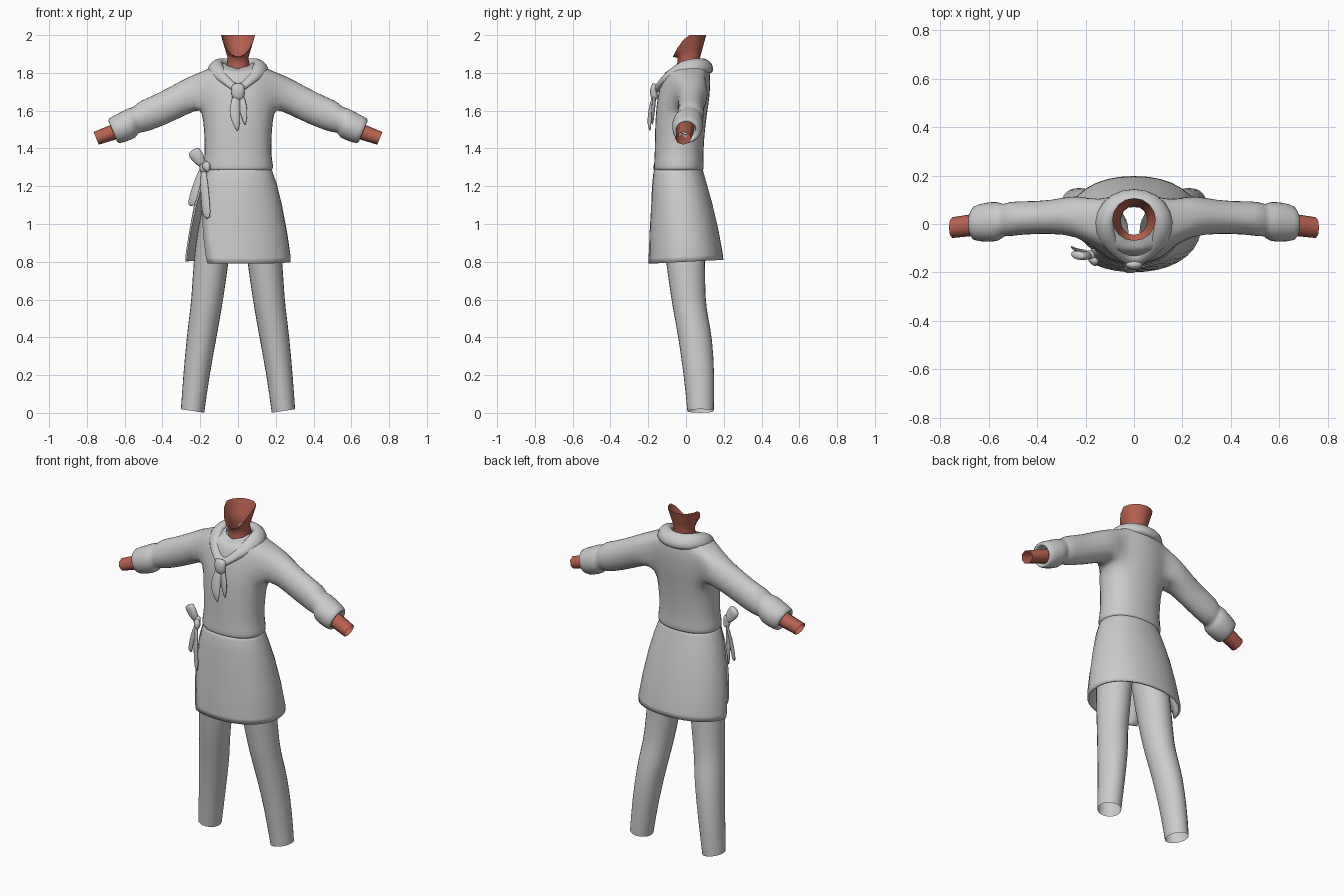
import bpy, bmesh, math
from mathutils import Vector as V

if "Cube" in bpy.data.objects:
    bpy.data.objects.remove(bpy.data.objects["Cube"])


def material(name, col):
    m = bpy.data.materials.new(name)
    m.diffuse_color = (*col, 1)
    m.use_nodes = True
    m.node_tree.nodes["Principled BSDF"].inputs["Base Color"].default_value = m.diffuse_color
    return m


CLOTH = material("grey cloth", (0.6, 0.6, 0.6))
SKIN = material("red brown skin", (0.47, 0.12, 0.08))


def spow(a, e):
    return math.copysign(abs(a) ** e, a)


def ring(c, u, v, n, e=1.0, a0=0.0, a1=math.tau, full=True):
    """Superellipse points around c spanned by u and v."""
    out = []
    for k in range(n if full else n + 1):
        a = a0 + (a1 - a0) * k / n
        out.append(V(c) + V(u) * spow(math.cos(a), e) + V(v) * spow(math.sin(a), e))
    return out


def flat(z, x0, x1, y0, y1, n, **kw):
    """Horizontal ring from its extents."""
    return ring(((x0 + x1) / 2, (y0 + y1) / 2, z), ((x1 - x0) / 2, 0, 0), (0, (y1 - y0) / 2, 0), n, **kw)


def skin_rings(bm, rings, around=True, loop=False, caps=False):
    """Join neighbouring rings with quads; returns vertex rows."""
    rows = [[bm.verts.new(p) for p in r] for r in rings]
    n = len(rows[0])
    for i in range(len(rows) - (0 if loop else 1)):
        a, b = rows[i], rows[(i + 1) % len(rows)]
        for k in range(n if around else n - 1):
            j = (k + 1) % n
            bm.faces.new((a[k], a[j], b[j], b[k]))
    if caps:
        bm.faces.new(rows[0])
        bm.faces.new(rows[-1])
    return rows


def finish(name, bm, mat, subsurf=0, thick=0):
    bmesh.ops.recalc_face_normals(bm, faces=bm.faces)
    me = bpy.data.meshes.new(name)
    bm.to_mesh(me)
    bm.free()
    me.materials.append(mat)
    me.shade_smooth()
    ob = bpy.data.objects.new(name, me)
    bpy.context.collection.objects.link(ob)
    if thick:
        s = ob.modifiers.new("thickness", 'SOLIDIFY')
        s.thickness, s.offset = thick, 0
    if subsurf:
        s = ob.modifiers.new("smooth", 'SUBSURF')
        s.levels = s.render_levels = subsurf
    return ob


def loft(name, rings, mat, subsurf=0, thick=0, **kw):
    bm = bmesh.new()
    skin_rings(bm, rings, **kw)
    return finish(name, bm, mat, subsurf, thick)


def limb_ring(side, top, bot, yc, yh, n):
    """Ring between a top and a bottom (x, z) point of a sideways limb."""
    t, b = V((top[0] * side, yc, top[1])), V((bot[0] * side, yc, bot[1]))
    return ring((t + b) / 2, (t - b) / 2, (0, yh, 0), n)


# Shirt: body rings, side holes, sleeves bridged in
bm = bmesh.new()
body = [(1.29, .165, -.155, .08), (1.28, .187, -.172, .095), (1.31, .192, -.173, .098),
        (1.36, .178, -.168, .093), (1.5, .182, -.167, .102), (1.6, .195, -.162, .117),
        (1.68, .20, -.152, .128), (1.75, .197, -.135, .132), (1.81, .18, -.115, .128),
        (1.84, .13, -.09, .12), (1.85, .075, -.055, .09)]
rows = skin_rings(bm, [flat(z, -r, r, f, b, 16, e=.9) for z, r, f, b in body])
for v in rows[-1] + rows[-2]:
    if v.co.y < -.03:
        v.co.z -= .035 if abs(v.co.x) < .02 else .015
sleeve = [((.26, 1.785), (.215, 1.605), .038, .088), ((.36, 1.727), (.325, 1.55), .028, .07),
          ((.47, 1.672), (.44, 1.50), .026, .07), ((.53, 1.65), (.51, 1.48), .02, .075),
          ((.555, 1.615), (.528, 1.485), .015, .065), ((.58, 1.62), (.535, 1.455), .01, .086),
          ((.635, 1.585), (.59, 1.435), .008, .084), ((.695, 1.56), (.637, 1.42), .003, .075),
          ((.685, 1.535), (.645, 1.445), 0, .05), ((.62, 1.555), (.59, 1.47), 0, .05)]
for side in (1, -1):
    kc = 0 if side == 1 else 8
    hole = set()
    for i in range(5, 8):
        for k in range(kc - 2, kc + 2):
            quad = {rows[i][k % 16], rows[i][(k + 1) % 16], rows[i + 1][k % 16], rows[i + 1][(k + 1) % 16]}
            hole.update(f for f in bm.faces if set(f.verts) == quad)
    rim = {e for f in hole for e in f.edges if sum(g in hole for g in e.link_faces) == 1}
    bmesh.ops.delete(bm, geom=list(hole), context='FACES')
    arm = skin_rings(bm, [limb_ring(side, *s, 14) for s in sleeve])
    first = [bm.edges.get((arm[0][k], arm[0][(k + 1) % 14])) for k in range(14)]
    bmesh.ops.bridge_loops(bm, edges=[e for e in rim if e.is_valid] + first)
finish("shirt", bm, CLOTH, subsurf=1)

# Wrists and trouser legs
wrist = [((.60, 1.555), (.57, 1.475), 0, .045), ((.69, 1.518), (.655, 1.445), -.005, .045),
         ((.765, 1.487), (.737, 1.42), -.015, .043)]
leg = [(1.24, .02, .16, -.13, .07), (1.1, .025, .19, -.135, .09), (.95, .03, .222, -.13, .105),
       (.8, .045, .24, -.11, .106), (.6, .075, .25, -.082, .105), (.5, .092, .263, -.063, .122),
       (.4, .11, .275, -.045, .143), (.2, .148, .293, -.015, .155), (.02, .176, .305, .004, .15)]
for side, tag in ((1, "left"), (-1, "right")):
    loft(tag + "_wrist", [limb_ring(side, *w, 8) for w in wrist], SKIN)
    rings = [flat(z, min(a * side, b * side), max(a * side, b * side), f, k, 12)
             for z, a, b, f, k in leg]
    for p in rings[-1]:
        p.z = .02 - .02 * (.305 - abs(p.x)) / .13
    loft(tag + "_trouser_leg", rings, CLOTH, subsurf=1)

# Neck, flaring to a slanted open rim with the chin in front
neck = [flat(z, -r, r, f, b, 16) for z, r, f, b in
        [(1.76, .07, -.05, .09), (1.84, .062, -.047, .08), (1.88, .055, -.045, .074)]]
rim = flat(2.0, -.09, .09, -.07, .107, 16)
for p in rim:
    front = max(0, (.02 - p.y) / .09)
    p.z = 2.0 - .115 * front ** 1.6
neck.append([a.lerp(b, .35) for a, b in zip(neck[-1], rim)])
loft("neck", neck + [rim], SKIN)

# Wrap apron, open on one side
apron = []
for z, r, f, b in [(1.30, .168, -.158, .08), (1.27, .18, -.168, .088), (1.2, .203, -.175, .108),
                   (1.1, .227, -.18, .135), (.95, .255, -.188, .168), (.82, .274, -.194, .19),
                   (.79, .274, -.194, .193)]:
    t = (1.3 - z) / .51
    a0, a1 = math.radians(203 + 33 * t), math.radians(562 - 26 * t)
    pts = flat(z, -r, r, f, b, 28, e=.92, a0=a0, a1=a1, full=False)
    for p in pts:
        p.z += .02 * t * (p.y + .19) / .38
    apron.append(pts)
loft("apron", apron, CLOTH, thick=.01, around=False)

# Neck scarf: a rolled band dipping to the knot
half = [(.075, .095, 1.838), (.122, .04, 1.838), (.125, -.03, 1.825), (.09, -.09, 1.79), (.045, -.135, 1.745)]
path = [(0, .113, 1.835)] + half + [(0, -.155, 1.705)] + [(-x, y, z) for x, y, z in reversed(half)]
band = []
for c in path:
    rad = V((c[0], c[1], 0)).normalized()
    s = 1.15 if c[1] > -.06 else (.95 if c[1] > -.12 else .7)
    band.append(ring(c, (rad * .034 - V((0, 0, .03))) * s, (rad * .019 + V((0, 0, .023))) * s, 8))
loft("scarf", band, CLOTH, subsurf=1, loop=True)


def strip(name, pts, widths, across, thick):
    """Flattened cloth piece along pts, wide along across."""
    across = V(across).normalized()
    rings = []
    for i, p in enumerate(pts):
        d = V(pts[min(i + 1, len(pts) - 1)]) - V(pts[max(i - 1, 0)])
        nrm = d.cross(across).normalized()
        rings.append(ring(p, across * widths[i], nrm * min(thick, widths[i]), 8))
    loft(name, rings, CLOTH, subsurf=1, caps=True)


# Scarf knot and tails
strip("scarf_knot", [(0, -.155, 1.74), (0, -.168, 1.725), (0, -.172, 1.70), (0, -.168, 1.672), (0, -.155, 1.66)],
      [.03, .042, .036, .038, .028], (1, 0, 0), .022)
strip("scarf_tail_long", [(-.008, -.165, 1.69), (-.015, -.182, 1.63), (-.018, -.19, 1.58), (-.008, -.195, 1.53), (-.003, -.19, 1.49)],
      [.02, .03, .033, .022, .003], (1, .15, 0), .012)
strip("scarf_tail_short", [(.012, -.165, 1.69), (.022, -.172, 1.63), (.032, -.176, 1.58), (.038, -.178, 1.52)],
      [.02, .028, .022, .003], (1, -.2, 0), .01)

# Apron bow: knot, loops and hanging tails
strip("bow_knot", [(-.18, -.12, 1.34), (-.182, -.13, 1.32), (-.182, -.13, 1.29), (-.18, -.12, 1.27)],
      [.016, .028, .028, .016], (1, -.5, 0), .02)
strip("bow_loop_upper", [(-.185, -.125, 1.305), (-.205, -.13, 1.34), (-.228, -.13, 1.375), (-.238, -.128, 1.395)],
      [.018, .036, .043, .032], (.8, -.2, .5), .02)
strip("bow_loop_lower", [(-.185, -.135, 1.31), (-.165, -.155, 1.305), (-.148, -.165, 1.298)],
      [.018, .032, .028], (.1, .1, 1), .018)
strip("bow_tail_back", [(-.19, -.115, 1.30), (-.215, -.115, 1.22), (-.235, -.11, 1.15), (-.25, -.10, 1.09)],
      [.014, .026, .028, .026], (.8, -.5, -.1), .007)
strip("bow_tail_front", [(-.182, -.13, 1.30), (-.18, -.145, 1.22), (-.172, -.155, 1.12), (-.165, -.16, 1.02)],
      [.014, .028, .03, .03], (.85, -.5, -.2), .007)
